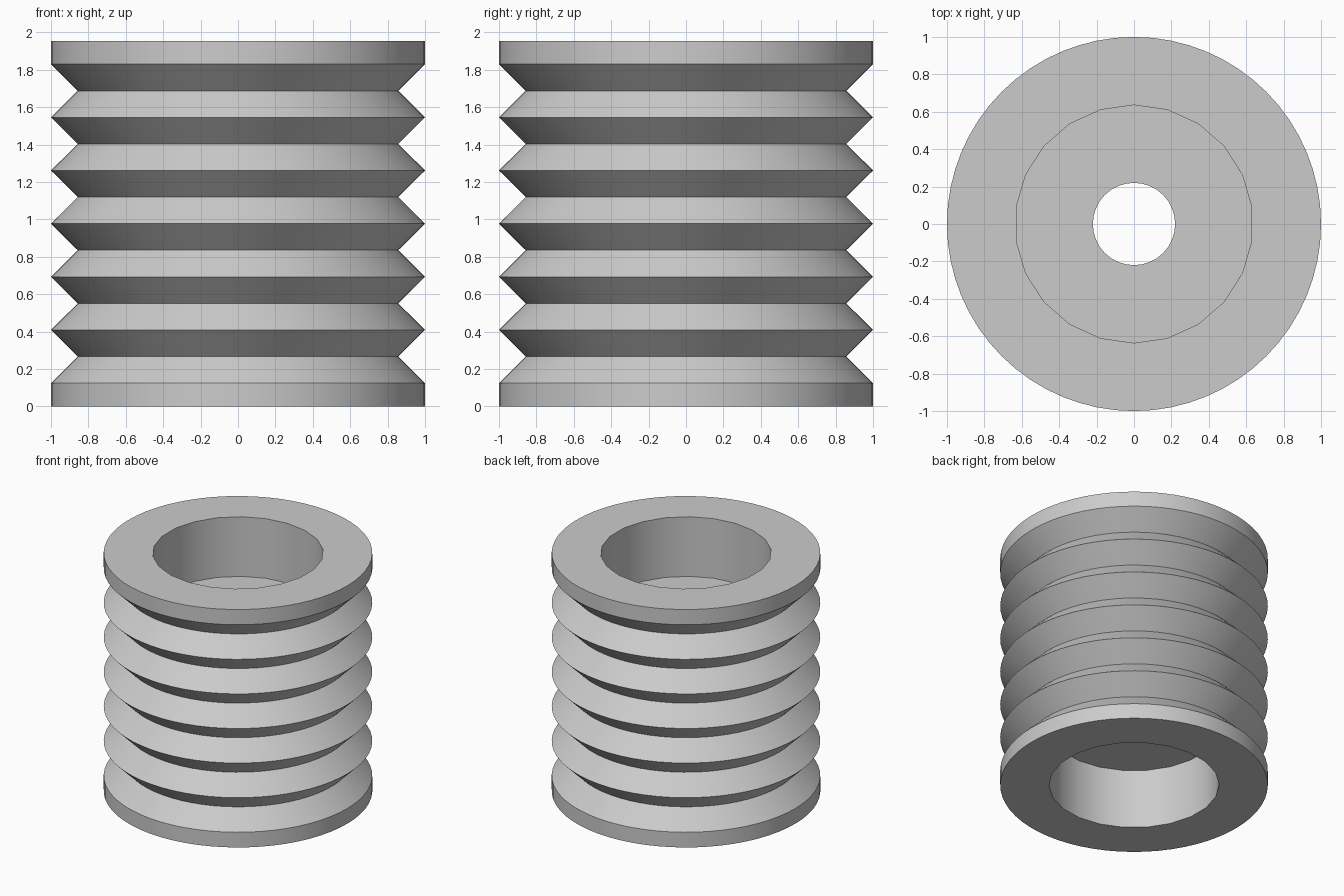
import bpy
import bmesh
import math

cube = bpy.data.objects.get("Cube")
if cube:
    bpy.data.objects.remove(cube, do_unlink=True)

HEIGHT = 1.955
RIM = 0.125
GROOVES = 6
VALLEY = 0.857
SOCKET_DEPTH = 0.49

grey = bpy.data.materials.new("plain grey")
grey.use_nodes = True
colour = (0.6, 0.6, 0.6, 1)
grey.diffuse_color = colour
grey.node_tree.nodes["Principled BSDF"].inputs["Base Color"].default_value = colour


def lathe(name, profile, sides, turn=0.0):
    """Closed solid of revolution from (radius, z) pairs, bottom to top."""
    bm = bmesh.new()
    rings = []
    for r, z in profile:
        angles = [turn + math.tau * i / sides for i in range(sides)]
        rings.append([bm.verts.new((r * math.cos(a), r * math.sin(a), z)) for a in angles])
    for low, high in zip(rings, rings[1:]):
        for i in range(sides):
            j = (i + 1) % sides
            bm.faces.new((low[i], low[j], high[j], high[i]))
    bm.faces.new(rings[0][::-1])
    bm.faces.new(rings[-1])
    mesh = bpy.data.meshes.new(name)
    bm.to_mesh(mesh)
    bm.free()
    mesh.materials.append(grey)
    obj = bpy.data.objects.new(name, mesh)
    bpy.context.collection.objects.link(obj)
    return obj


# Outer body: flat rims with a stack of V grooves between them
pitch = (HEIGHT - 2 * RIM) / GROOVES
profile = [(1, 0), (1, RIM)]
for i in range(GROOVES):
    z = RIM + i * pitch
    profile += [(VALLEY, z + pitch / 2), (1, z + pitch)]
profile.append((1, HEIGHT))
body = lathe("grooved_roller", profile, 64)

# Sockets in both ends and the axle bore through the web
cutters = [
    lathe("top_socket_cutter", [(0.636, HEIGHT - SOCKET_DEPTH), (0.636, HEIGHT + 0.1)], 22, math.pi / 22),
    lathe("bottom_socket_cutter", [(0.636, -0.1), (0.636, SOCKET_DEPTH)], 22, math.pi / 22),
    lathe("bore_cutter", [(0.22, -0.2), (0.22, HEIGHT + 0.2)], 32),
]
bpy.ops.object.select_all(action='DESELECT')
body.select_set(True)
bpy.context.view_layer.objects.active = body
for cutter in cutters:
    cutter.hide_render = True
    cut = body.modifiers.new(cutter.name, 'BOOLEAN')
    cut.operation = 'DIFFERENCE'
    cut.solver = 'EXACT'
    cut.object = cutter
    bpy.ops.object.modifier_apply(modifier=cut.name)
    bpy.data.objects.remove(cutter, do_unlink=True)

bpy.ops.object.shade_smooth_by_angle(angle=math.radians(30))
